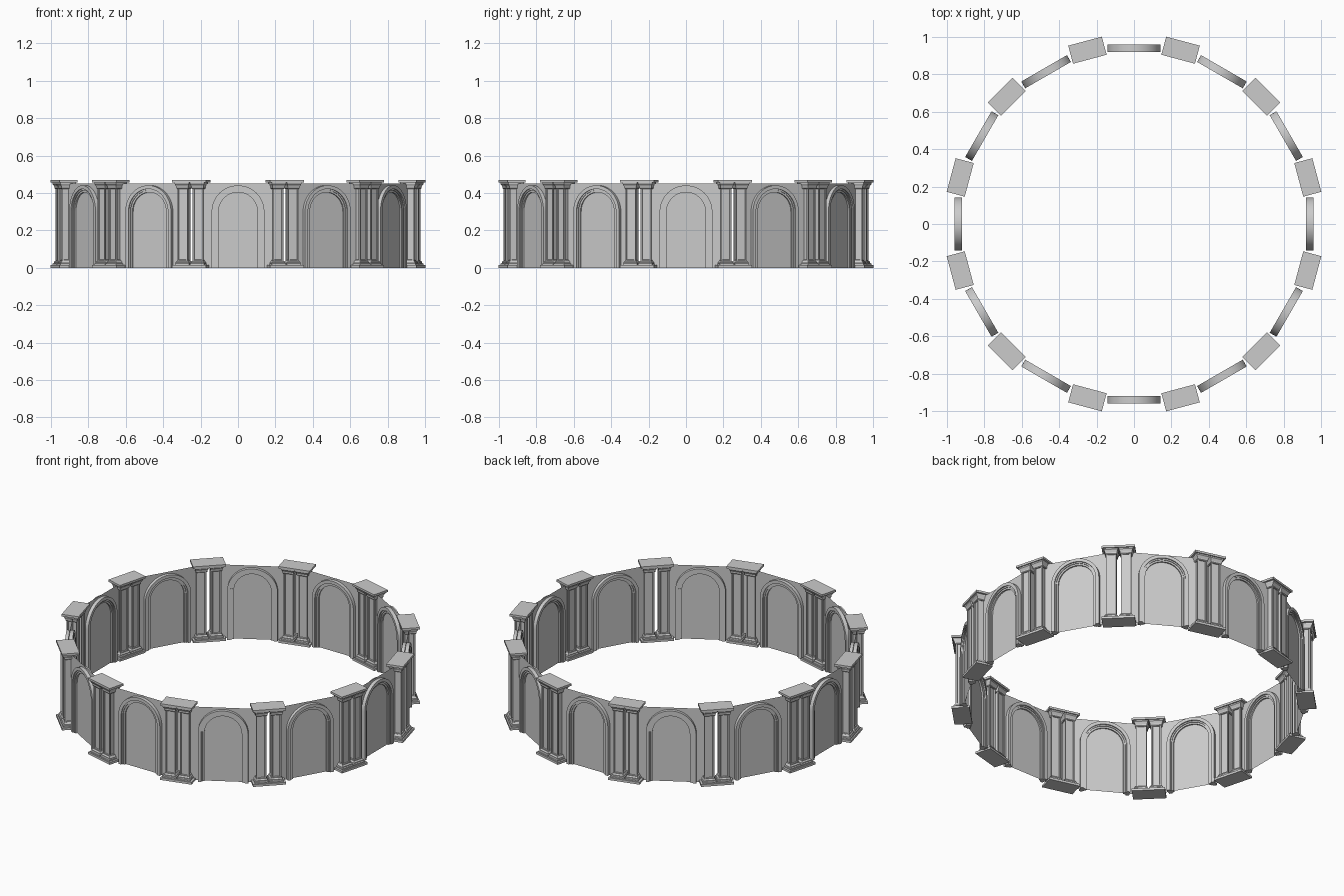
import bpy, bmesh, math
from mathutils import Matrix, Vector

if "Cube" in bpy.data.objects:
    bpy.data.objects.remove(bpy.data.objects["Cube"])

N = 12            # bays around the ring
R_WALL = 0.94     # distance of wall panels from the centre
R_PIER = 0.962    # distance of double piers from the centre


def ring_copies(name, bm, radius, offset):
    """Turn a bmesh into N linked objects placed around the ring."""
    bmesh.ops.recalc_face_normals(bm, faces=bm.faces)
    me = bpy.data.meshes.new(name)
    bm.to_mesh(me)
    bm.free()
    objs = []
    for i in range(N):
        a = offset + i * 2 * math.pi / N
        ob = bpy.data.objects.new(f"{name}_{i + 1}", me)
        ob.matrix_world = Matrix.Rotation(a, 4, 'Z') @ Matrix.Translation((0, -radius, 0))
        bpy.context.collection.objects.link(ob)
        objs.append(ob)
    return objs


def box(bm, cx, w, d, z0, z1):
    """Add a box centred on (cx, 0); returns its faces."""
    m = Matrix.Translation((cx, 0, (z0 + z1) / 2)) @ Matrix.Diagonal((w, d, z1 - z0, 1))
    vs = bmesh.ops.create_cube(bm, size=1, matrix=m)["verts"]
    return list({f for v in vs for f in v.link_faces})


def stack(bm, cx, profile):
    """Square moulding: loft through (width, depth, z) sections."""
    prev = None
    for i, (w, d, z) in enumerate(profile):
        loop = [bm.verts.new((cx + sx * w / 2, sy * d / 2, z))
                for sx, sy in ((-1, -1), (1, -1), (1, 1), (-1, 1))]
        if prev:
            for k in range(4):
                bm.faces.new((prev[k], prev[(k + 1) % 4], loop[(k + 1) % 4], loop[k]))
        if i in (0, len(profile) - 1):
            bm.faces.new(loop)
        prev = loop


# thin wall panels
bm = bmesh.new()
hw = 0.215
bm.faces.new([bm.verts.new(p) for p in
              ((-hw, 0, 0), (hw, 0, 0), (hw, 0, 0.452), (-hw, 0, 0.452))])
ring_copies("wall_panel", bm, R_WALL, 0)


# stepped arch mouldings, projecting on both sides of the wall
SPRING = 0.30
path = [(math.pi, 0.0)] + [(math.pi * (1 - k / 32), SPRING) for k in range(33)] + [(0.0, 0.0)]
section = [(0.104, -0.009), (0.114, -0.009), (0.114, -0.014), (0.122, -0.014),
           (0.122, -0.021), (0.141, -0.021)]
section += [(r, -y) for r, y in reversed(section)]
bm = bmesh.new()
rows = [[bm.verts.new((r * math.cos(a), y, z + r * math.sin(a))) for r, y in section]
        for a, z in path]
n = len(section)
for p, q in zip(rows, rows[1:]):
    for k in range(n):
        bm.faces.new((p[k], p[(k + 1) % n], q[(k + 1) % n], q[k]))
bm.faces.new(rows[0])
bm.faces.new(rows[-1])
arches = ring_copies("arch_moulding", bm, R_WALL, 0)
bpy.context.view_layer.objects.active = arches[0]
arches[0].select_set(True)
bpy.ops.object.shade_smooth_by_angle(angle=math.radians(30))

# shared slabs above and below each pair of columns
bm = bmesh.new()
box(bm, 0, 0.186, 0.10, 0, 0.014)
ring_copies("pier_base_slab", bm, R_PIER, math.pi / N)
bm = bmesh.new()
box(bm, 0, 0.186, 0.10, 0.456, 0.469)
ring_copies("pier_cap_slab", bm, R_PIER, math.pi / N)

# paired square columns with recessed faces, stepped bases and capitals
bm = bmesh.new()
for cx in (-0.042, 0.042):
    faces = box(bm, cx, 0.058, 0.060, 0.034, 0.432)
    bmesh.ops.recalc_face_normals(bm, faces=faces)
    sides = [f for f in faces if abs(f.normal.z) < 0.5]
    bmesh.ops.inset_individual(bm, faces=sides, thickness=0.012, depth=0)
    bmesh.ops.inset_individual(bm, faces=sides, thickness=0.002, depth=-0.006)
    stack(bm, cx, [(0.078, 0.084, 0.014), (0.078, 0.084, 0.022),
                   (0.070, 0.074, 0.026), (0.070, 0.074, 0.030), (0.060, 0.062, 0.038)])
    stack(bm, cx, [(0.060, 0.062, 0.422), (0.066, 0.068, 0.426), (0.066, 0.068, 0.434),
                   (0.074, 0.080, 0.444), (0.078, 0.086, 0.448), (0.078, 0.086, 0.456)])
ring_copies("pier_columns", bm, R_PIER, math.pi / N)
